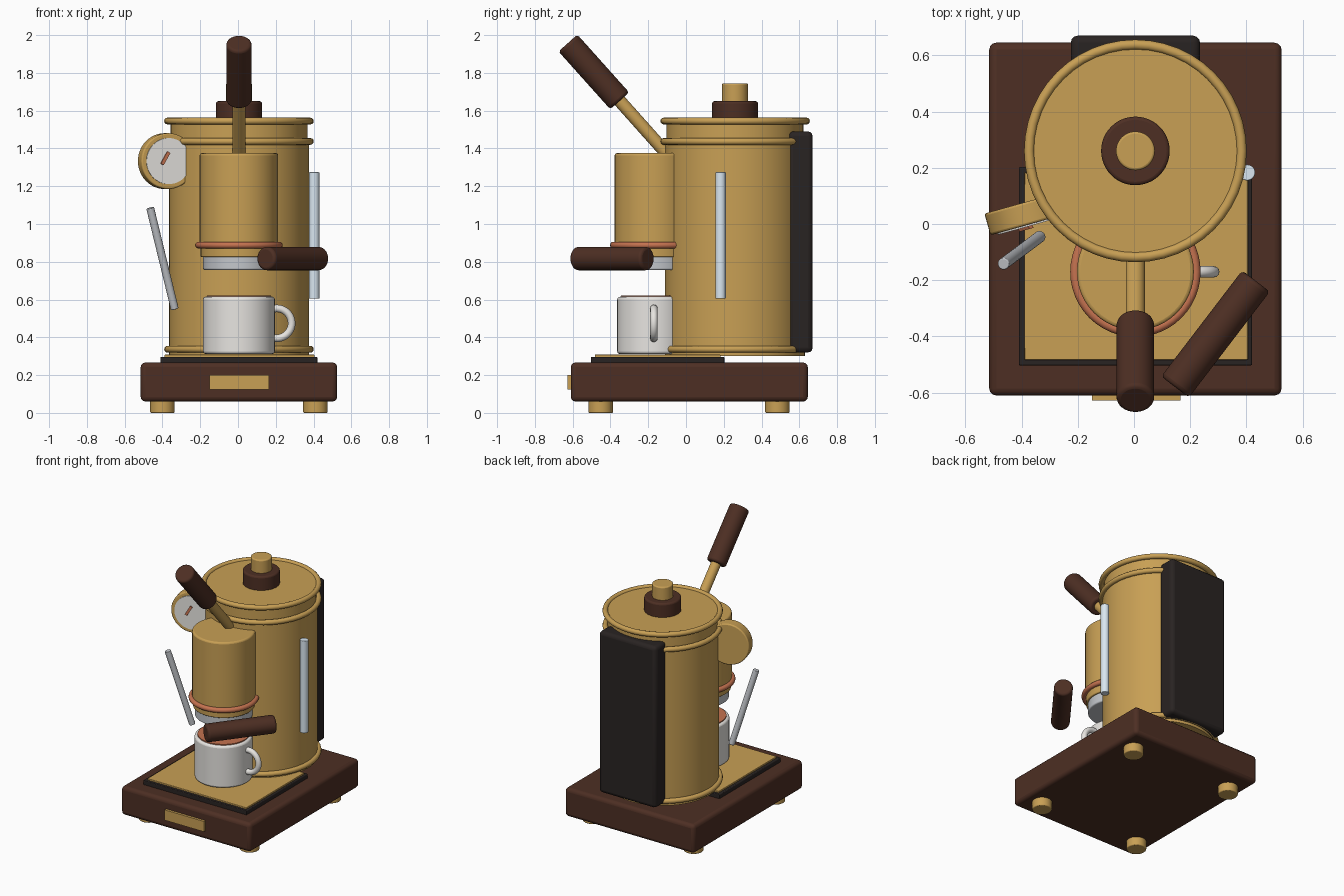
import bpy, math
from mathutils import Vector

if "Cube" in bpy.data.objects:
    bpy.data.objects.remove(bpy.data.objects["Cube"])

CX = 0.005          # machine centre line
BY, GY = 0.26, -0.17  # boiler and brew group centres


def material(name, r, g, b):
    m = bpy.data.materials.new(name)
    m.diffuse_color = (r, g, b, 1)
    m.use_nodes = True
    m.node_tree.nodes["Principled BSDF"].inputs["Base Color"].default_value = m.diffuse_color
    return m


BRASS = material("brass", 0.58, 0.35, 0.09)
WOOD = material("dark_wood", 0.075, 0.028, 0.017)
BLACK = material("black", 0.022, 0.017, 0.016)
STEEL = material("steel", 0.55, 0.57, 0.60)
GLASS = material("glass", 0.70, 0.80, 0.88)
WHITE = material("ceramic", 0.80, 0.78, 0.75)
COPPER = material("copper", 0.56, 0.17, 0.08)


def finish(name, mat, bevel=0.0):
    o = bpy.context.object
    o.name = name
    o.data.materials.append(mat)
    if bevel:
        bpy.ops.object.transform_apply(location=False, rotation=False, scale=True)
        b = o.modifiers.new("bevel", 'BEVEL')
        b.width, b.segments, b.limit_method = bevel, 3, 'ANGLE'
        b.angle_limit = math.radians(40)
    bpy.ops.object.shade_smooth_by_angle(angle=math.radians(35))
    return o


def box(name, lo, hi, mat, bevel=0.0):
    lo, hi = Vector(lo), Vector(hi)
    bpy.ops.mesh.primitive_cube_add(size=1, location=(lo + hi) / 2)
    bpy.context.object.scale = hi - lo
    return finish(name, mat, bevel)


def rod(name, a, b, r, mat, bevel=0.0, sides=48):
    a, b = Vector(a), Vector(b)
    d = b - a
    bpy.ops.mesh.primitive_cylinder_add(vertices=sides, radius=r, depth=d.length, location=(a + b) / 2,
                                        rotation=d.to_track_quat('Z', 'Y').to_euler())
    return finish(name, mat, bevel)


def post(name, x, y, z0, z1, r, mat, bevel=0.0):
    return rod(name, (x, y, z0), (x, y, z1), r, mat, bevel)


def ring(name, loc, R, r, mat, rot=(0, 0, 0)):
    bpy.ops.mesh.primitive_torus_add(major_radius=R, minor_radius=r, major_segments=48,
                                     minor_segments=12, location=loc, rotation=rot)
    return finish(name, mat)


# base, feet, plate and drip tray
box("base", (-0.515, -0.61, 0.06), (0.525, 0.645, 0.267), WOOD, 0.025)
for x in (-0.40, 0.41):
    for y in (-0.452, 0.484):
        post("foot", x, y, 0, 0.08, 0.065, BRASS, 0.006)
box("front_plate", (-0.15, -0.628, 0.125), (0.165, -0.60, 0.2), BRASS)
box("drip_tray", (-0.41, -0.503, 0.262), (0.42, 0.203, 0.297), BLACK, 0.005)
box("tray_plate", (-0.39, -0.483, 0.29), (0.405, 0.183, 0.308), BRASS, 0.003)

# boiler with rings, lid and knob
post("boiler", CX, BY, 0.30, 1.44, 0.37, BRASS)
post("lid", CX, BY, 1.43, 1.55, 0.362, BRASS)
for z in (0.337, 1.437, 1.545):
    ring("boiler_ring", (CX, BY, z), 0.378, 0.018, BRASS)
post("knob_base", CX, BY, 1.54, 1.65, 0.122, WOOD, 0.012)
post("knob", CX, BY, 1.64, 1.745, 0.069, BRASS, 0.008)
box("back_panel", (-0.225, 0.542, 0.32), (0.235, 0.67, 1.49), BLACK, 0.025)

# brew group
post("group_head", CX, GY, 0.88, 1.375, 0.208, BRASS, 0.012)
post("group_collar", CX, GY, 0.825, 0.89, 0.203, BRASS, 0.006)
ring("group_ring", (CX, GY, 0.888), 0.214, 0.018, COPPER)
post("filter_basket", CX, GY, 0.757, 0.835, 0.19, STEEL, 0.008)
rod("filter_handle", (0.146, -0.58, 0.817), (0.434, -0.203, 0.817), 0.062, WOOD, 0.015)

# lever
rod("lever_rod", (CX, -0.08, 1.348), (CX, -0.37, 1.673), 0.034, BRASS)
rod("lever_handle", (CX, -0.351, 1.652), (CX, -0.625, 1.958), 0.067, WOOD, 0.015)

# cup with handle and coffee
post("cup", CX, GY - 0.004, 0.312, 0.615, 0.19, WHITE, 0.014)
post("coffee", CX, GY - 0.004, 0.60, 0.622, 0.17, COPPER)
ring("cup_handle", (0.205, GY, 0.474), 0.079, 0.02, WHITE, (math.pi / 2, 0, 0))

# steam wand and sight glass
rod("steam_wand", (-0.335, -0.045, 0.55), (-0.465, -0.142, 1.085), 0.021, STEEL, 0.004, 24)
post("sight_glass", 0.403, 0.183, 0.605, 1.274, 0.028, GLASS, 0.004)

# pressure gauge, turned slightly outward
n = Vector((0.27, -0.963, 0)).normalized()
side = Vector((-n.y, n.x, 0))
face = Vector((-0.368, 0.0, 1.333))
rod("gauge_case", face - n * 0.08, face, 0.148, BRASS, 0.008)
rod("gauge_dial", face - n * 0.02, face + n * 0.006, 0.122, WHITE)
needle = box("gauge_needle", (-0.009, -0.006, -0.037), (0.009, 0.006, 0.037), COPPER)
needle.location = face + n * 0.01 - side * 0.02 + Vector((0, 0, 0.015))
needle.rotation_euler = (0, math.radians(30), math.atan2(side.y, side.x))
